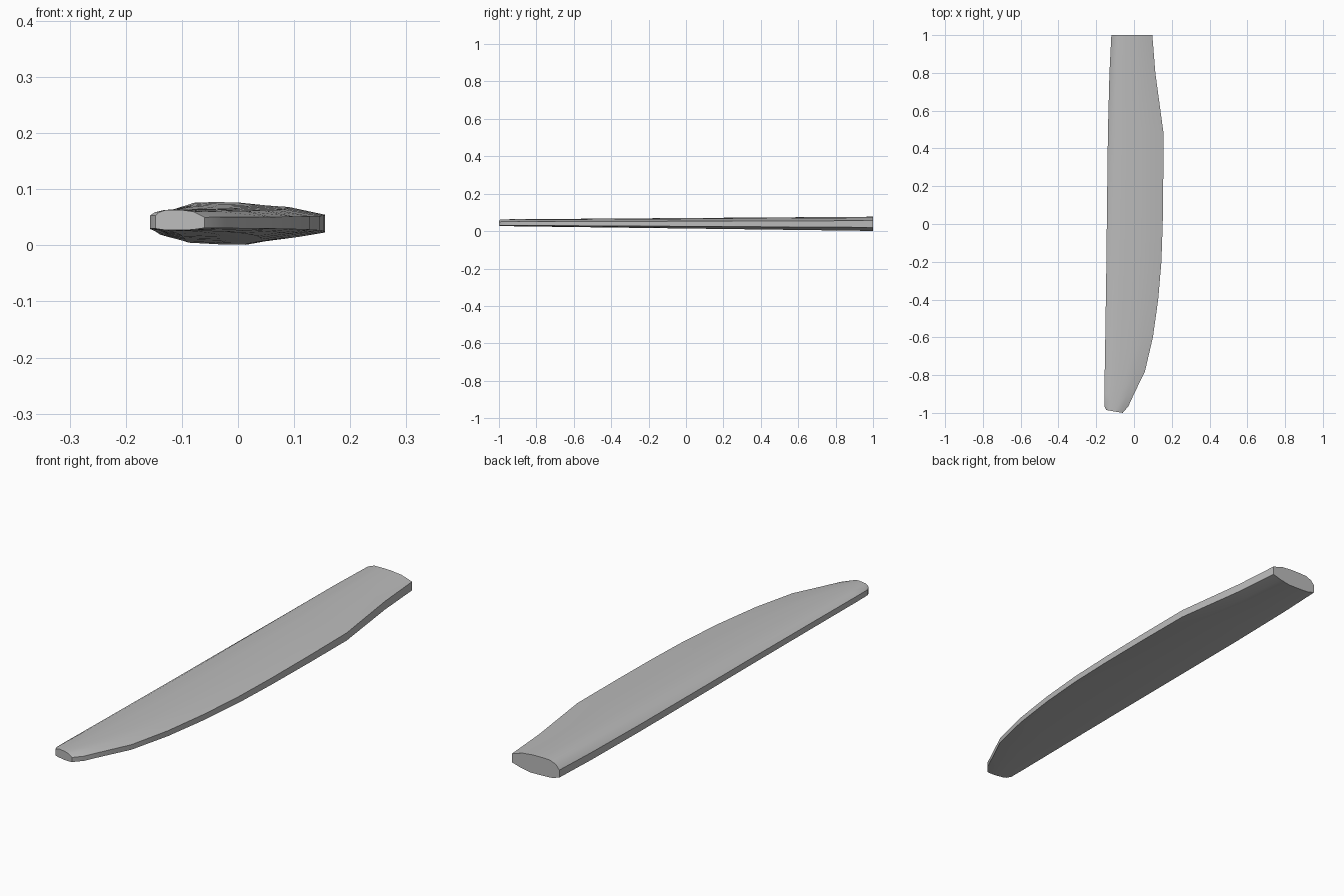
import bpy
import bmesh
import math

cube = bpy.data.objects.get("Cube")
if cube:
    bpy.data.objects.remove(cube, do_unlink=True)

grey = bpy.data.materials.new("blade grey")
grey.use_nodes = True
COLOUR = (0.5, 0.5, 0.5, 1)
grey.diffuse_color = COLOUR
grey.node_tree.nodes["Principled BSDF"].inputs["Base Color"].default_value = COLOUR

# Planform: y, straight edge x, curved edge x
STATIONS = [(-1, -.147, -.06), (-.965, -.157, -.03), (-.9, -.157, .0),
            (-.78, -.155, .058), (-.6, -.152, .1), (-.4, -.149, .128),
            (-.2, -.146, .145), (0, -.144, .152), (.25, -.141, .155),
            (.49, -.138, .155), (.8, -.13, .113), (1, -.12, .097)]

# Chord fraction and share of the bulge, above and below
UPPER = [(.07, .6), (.2, .97), (.35, 1), (.55, .98), (.78, .75)]
LOWER = [(.82, .55), (.62, 1), (.4, .95), (.15, .75)]


def mix(a, b, t):
    return a + (b - a) * t


def section(y, left, right):
    """One closed rib: straight edge, upper skin, curved edge, lower skin."""
    t = (y + 1) / 2
    top, bottom = mix(.063, .077, t), mix(.027, .001, t)
    back_hi, back_lo = mix(.053, .046, t), mix(.03, .015, t)
    nose_hi, nose_lo = mix(.05, .056, t), mix(.031, .02, t)
    points = [(0, back_lo), (0, back_hi)]
    points += [(u, mix(mix(back_hi, nose_hi, u), top, k)) for u, k in UPPER]
    points += [(1, nose_hi), (1, nose_lo)]
    points += [(u, mix(mix(back_lo, nose_lo, u), bottom, k)) for u, k in LOWER]
    # The tip is cut slightly askew
    skew = .015 if y == -1 else 0
    return [(mix(left, right, u), y + skew * (1 - u), z) for u, z in points]


# Loft the ribs into a closed blade
bm = bmesh.new()
ribs = [[bm.verts.new(p) for p in section(*s)] for s in STATIONS]
for a, b in zip(ribs, ribs[1:]):
    for i in range(len(a)):
        j = (i + 1) % len(a)
        bm.faces.new((a[i], a[j], b[j], b[i]))
bm.faces.new(ribs[0])
bm.faces.new(ribs[-1])
bmesh.ops.recalc_face_normals(bm, faces=bm.faces)

mesh = bpy.data.meshes.new("blade")
bm.to_mesh(mesh)
bm.free()
mesh.materials.append(grey)
blade = bpy.data.objects.new("blade", mesh)
bpy.context.collection.objects.link(blade)

bpy.ops.object.select_all(action='DESELECT')
blade.select_set(True)
bpy.context.view_layer.objects.active = blade
bpy.ops.object.shade_smooth_by_angle(angle=math.radians(30))
